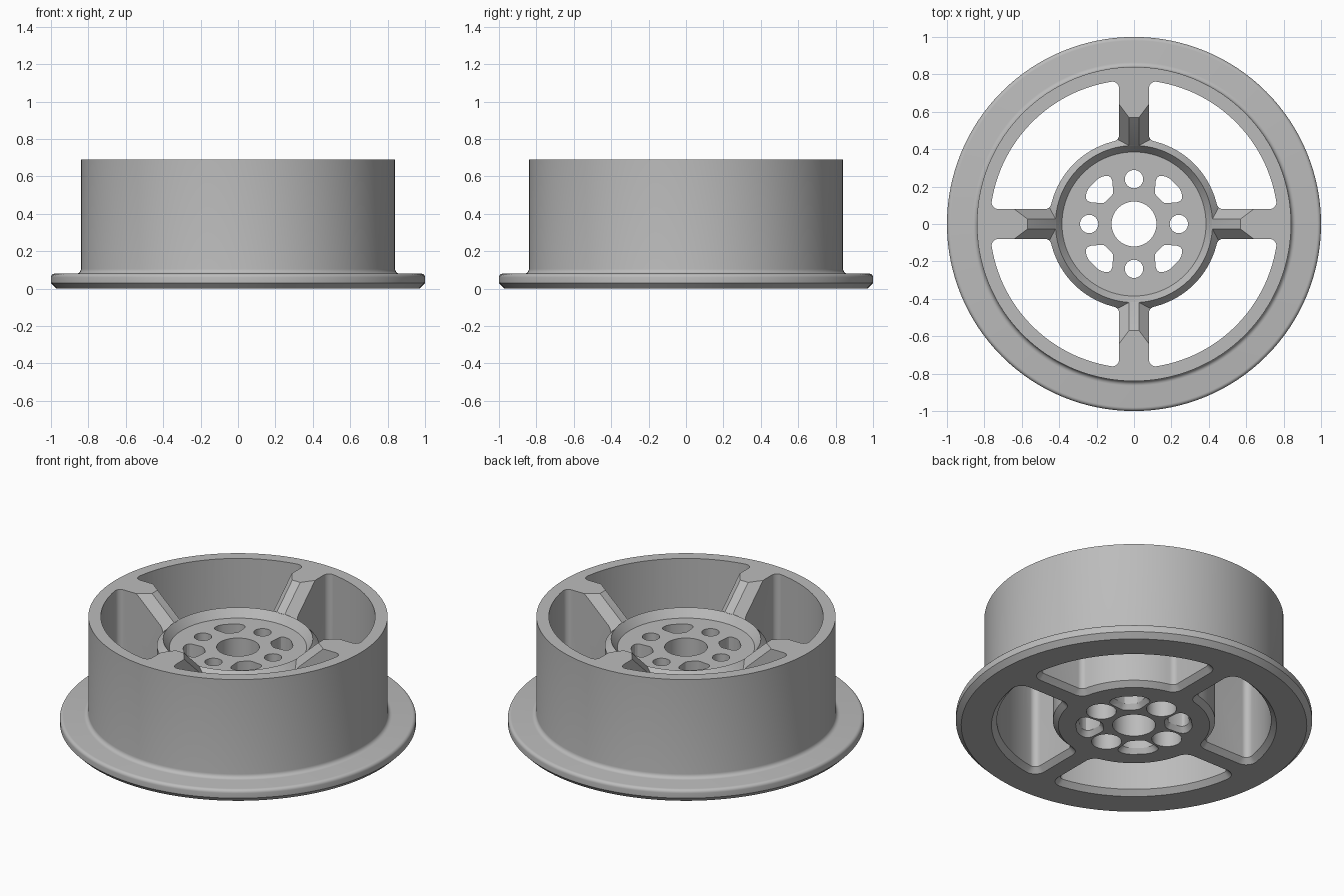
import bpy, bmesh, math
from math import sin, cos, pi, radians, atan2, sqrt
from mathutils import Matrix

if "Cube" in bpy.data.objects:
    bpy.data.objects.remove(bpy.data.objects["Cube"])

SEG = 128
TOP = 0.69          # rim height
HALF = 0.08         # spoke half width
R_HUB, R_RIM = 0.455, 0.77
FIL = 0.035         # window corner radius

grey = bpy.data.materials.new("satin grey")
grey.use_nodes = True
grey.diffuse_color = (0.5, 0.5, 0.5, 1)
grey.node_tree.nodes["Principled BSDF"].inputs["Base Color"].default_value = (0.5, 0.5, 0.5, 1)


def finish(bm, name):
    bmesh.ops.recalc_face_normals(bm, faces=bm.faces)
    me = bpy.data.meshes.new(name)
    bm.to_mesh(me)
    bm.free()
    me.materials.append(grey)
    ob = bpy.data.objects.new(name, me)
    bpy.context.collection.objects.link(ob)
    return ob


def loft(name, rings, turn=0):
    """Closed solid through a list of equal-length point rings."""
    bm = bmesh.new()
    loops = [[bm.verts.new(p) for p in ring] for ring in rings]
    n = len(loops[0])
    for a, b in zip(loops, loops[1:]):
        for i in range(n):
            j = (i + 1) % n
            bm.faces.new((a[i], a[j], b[j], b[i]))
    bm.faces.new(loops[0])
    bm.faces.new(loops[-1])
    bm.transform(Matrix.Rotation(turn, 4, 'Z'))
    return finish(bm, name)


def circle(r, z, cx=0, n=SEG):
    return [(cx + r * cos(2 * pi * i / n), r * sin(2 * pi * i / n), z) for i in range(n)]


def ring_lathe(name, profile):
    """Revolve a closed profile that stays clear of the axis."""
    bm = bmesh.new()
    loops = [[bm.verts.new(p) for p in circle(r, z)] for r, z in profile]
    for a, b in zip(loops, loops[1:] + loops[:1]):
        for i in range(SEG):
            j = (i + 1) % SEG
            bm.faces.new((a[i], a[j], b[j], b[i]))
    return finish(bm, name)


def arc(cx, cy, r, a0, a1, n):
    return [(cx + r * cos(a0 + (a1 - a0) * i / n), cy + r * sin(a0 + (a1 - a0) * i / n))
            for i in range(n + 1)]


def window(g, z):
    """Rounded outline of one opening, grown by g."""
    side = HALF + FIL
    out = sqrt((R_RIM - FIL) ** 2 - side ** 2)
    inn = sqrt((R_HUB + FIL) ** 2 - side ** 2)
    ao, ai = atan2(side, out), atan2(side, inn)
    f = FIL + g
    pts = arc(side, out, f, pi, pi / 2 - ao, 8)
    pts += arc(0, 0, R_RIM + g, pi / 2 - ao, ao, 28)[1:-1]
    pts += arc(out, side, f, ao, -pi / 2, 8)
    pts += arc(inn, side, f, -pi / 2, ai - pi, 8)
    pts += arc(0, 0, R_HUB - g, ai, pi / 2 - ai, 24)[1:-1]
    pts += arc(side, inn, f, -pi / 2 - ai, -pi, 8)
    return [(x, y, z) for x, y in pts]


def slot(s, z):
    """Rounded fan-shaped hub slot lying along +x, scaled about its middle."""
    half = [(0.308, 0.03), (0.301, 0.055), (0.291, 0.072), (0.277, 0.085), (0.262, 0.088),
            (0.248, 0.083), (0.205, 0.047), (0.195, 0.036), (0.191, 0.02)]
    pts = half + [(u, -v) for u, v in reversed(half)]
    return [(0.25 + (u - 0.25) * s, v * s, z) for u, v in pts]


def combine(target, others, operation):
    for ob in others:
        mod = target.modifiers.new(ob.name, 'BOOLEAN')
        mod.operation = operation
        mod.solver = 'EXACT'
        mod.object = ob
        ob.hide_render = True


# Rim barrel with flange, rounded lip and root fillet
profile = [(0.72, 0), (0.97, 0), (1.0, 0.03)]
profile += arc(0.98, 0.06, 0.02, 0, pi / 2, 5)
profile += arc(0.865, 0.105, 0.025, -pi / 2, -pi, 5)
profile += [(0.84, TOP), (0.72, TOP)]
wheel = ring_lathe("wheel", profile)

# Hub with recessed face and bevelled collar
hub = loft("hub", [circle(r, z) for r, z in
                   [(0.5, 0), (0.5, 0.46), (0.42, 0.55), (0.385, 0.5)]])

# Spokes with a sloping, bevelled inner end
SLOPE, BEVEL, WIDE, STRIP = 0.93, 1.23, 0.12, 0.027
spokes = []
for k in range(4):
    bm = bmesh.new()
    drop = BEVEL * (WIDE - STRIP)
    for s in (-1, 1):
        z_in = TOP - (0.57 - 0.418) * SLOPE
        for p in [(0.418, s * WIDE, 0), (0.418, s * WIDE, z_in - drop), (0.418, s * STRIP, z_in),
                  (0.57, s * STRIP, TOP), (0.57 + drop / SLOPE, s * WIDE, TOP),
                  (0.8, s * WIDE, TOP), (0.8, s * WIDE, 0)]:
            bm.verts.new(p)
    bmesh.ops.convex_hull(bm, input=bm.verts)
    bmesh.ops.dissolve_limit(bm, angle_limit=radians(0.5), verts=bm.verts, edges=bm.edges)
    bm.transform(Matrix.Rotation(k * pi / 2, 4, 'Z'))
    spokes.append(finish(bm, "spoke"))

# Cutters: windows, bolt holes and slots, with bevelled undersides
cutters = [loft("bore_cutter", [circle(0.12, -0.1), circle(0.12, 0.8)])]
for k in range(4):
    a = k * pi / 2
    cutters.append(loft("window_cutter", [window(0.04, -0.01), window(0, 0.03), window(0, 0.8)], a))
    cutters.append(loft("bolt_hole_cutter", [circle(r, z, 0.24, 40) for r, z in
                        [(0.084, -0.1), (0.084, 0.35), (0.049, 0.35), (0.049, 0.8)]], a))
    cutters.append(loft("slot_cutter", [slot(1.4, -0.01), slot(1, 0.03), slot(1, 0.8)], a + pi / 4))

combine(wheel, [hub] + spokes, 'UNION')
combine(wheel, cutters, 'DIFFERENCE')

# Bake the result and drop the helpers
bpy.context.view_layer.update()
baked = bpy.data.meshes.new_from_object(wheel.evaluated_get(bpy.context.evaluated_depsgraph_get()))
wheel.modifiers.clear()
wheel.data = baked
wheel.data.materials.clear()
wheel.data.materials.append(grey)
for ob in [hub] + spokes + cutters:
    bpy.data.objects.remove(ob)

for ob in bpy.context.selected_objects:
    ob.select_set(False)
wheel.select_set(True)
bpy.context.view_layer.objects.active = wheel
bpy.ops.object.shade_smooth_by_angle(angle=radians(25))
